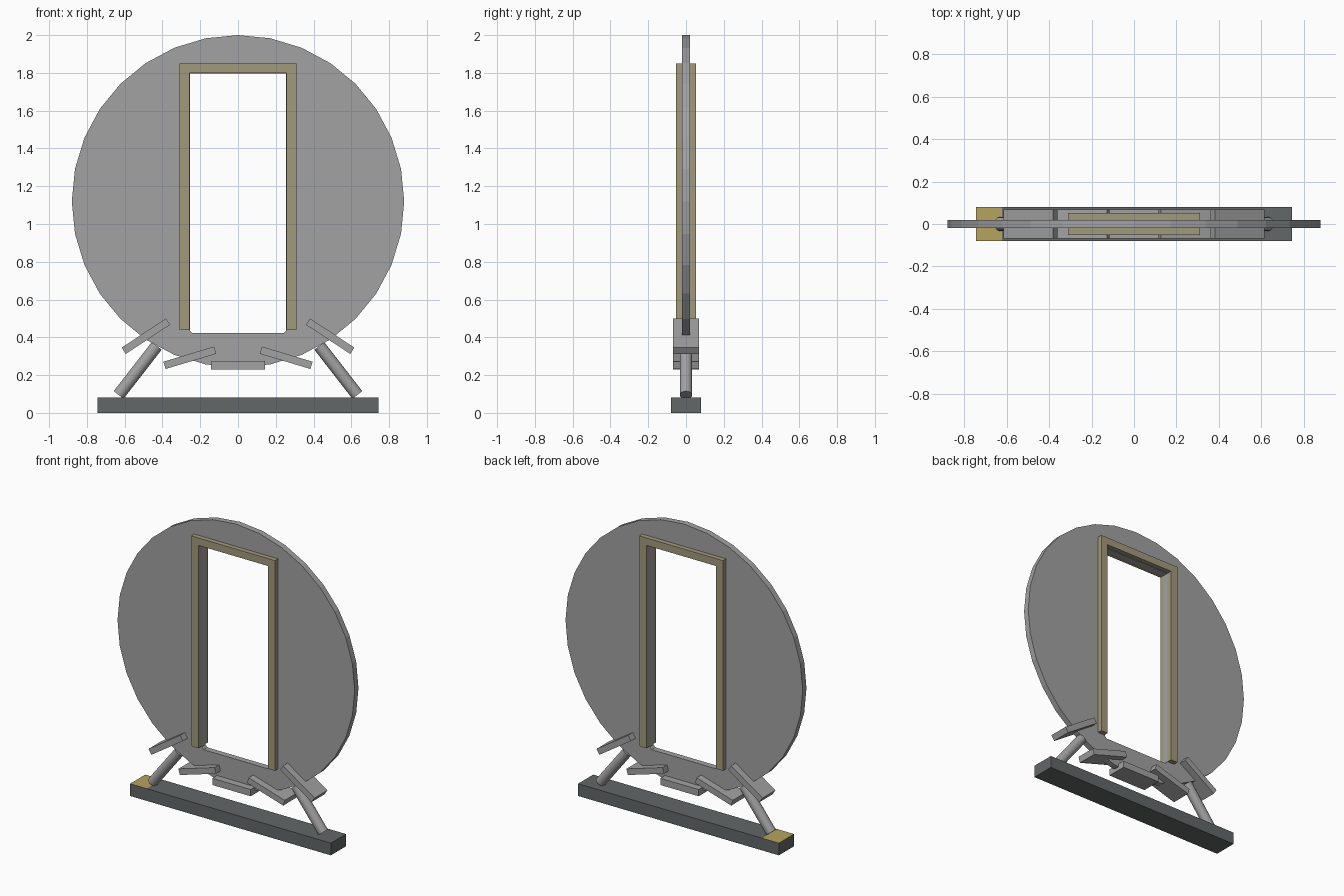
import bpy, bmesh, math
from mathutils import Vector

if "Cube" in bpy.data.objects:
    bpy.data.objects.remove(bpy.data.objects["Cube"])


def material(name, rgb):
    m = bpy.data.materials.new(name)
    m.diffuse_color = (*rgb, 1)
    m.use_nodes = True
    m.node_tree.nodes["Principled BSDF"].inputs["Base Color"].default_value = m.diffuse_color
    return m


STONE = material("grey stone", (0.36, 0.36, 0.36))
TAN = material("muted tan", (0.36, 0.32, 0.205))
DARK = material("dark slate", (0.125, 0.136, 0.136))
GOLD = material("gold", (0.46, 0.37, 0.11))


def finish(name, bm, *mats):
    bmesh.ops.recalc_face_normals(bm, faces=bm.faces[:])
    me = bpy.data.meshes.new(name)
    bm.to_mesh(me)
    bm.free()
    for m in mats:
        me.materials.append(m)
    ob = bpy.data.objects.new(name, me)
    bpy.context.collection.objects.link(ob)
    return ob


def box(name, loc, size, mat, angle=0):
    bm = bmesh.new()
    bmesh.ops.create_cube(bm, size=1)
    bmesh.ops.scale(bm, vec=size, verts=bm.verts)
    ob = finish(name, bm, mat)
    ob.location = loc
    ob.rotation_euler.y = angle
    return ob


def slab(name, outline, depth, mat):
    """Extrude an x-z outline evenly to both sides of y = 0."""
    bm = bmesh.new()
    face = bm.faces.new([bm.verts.new((x, -depth / 2, z)) for x, z in outline])
    ext = bmesh.ops.extrude_face_region(bm, geom=[face])
    moved = [g for g in ext["geom"] if isinstance(g, bmesh.types.BMVert)]
    bmesh.ops.translate(bm, verts=moved, vec=(0, depth, 0))
    return finish(name, bm, mat)


# Round slab with a doorway cut through it
R, CZ, SIDES = 0.88, 1.12, 32
circle = [(R * math.sin(2 * math.pi * i / SIDES), CZ + R * math.cos(2 * math.pi * i / SIDES))
          for i in range(SIDES)]
disc = slab("round_slab", circle, 0.04, STONE)
doorway = [(-0.255, 1.797), (-0.255, 0.437), (-0.24, 0.422),
           (0.24, 0.422), (0.255, 0.437), (0.255, 1.797)]
cutter = slab("doorway_cutter", doorway, 0.3, STONE)
cut = disc.modifiers.new("doorway", "BOOLEAN")
cut.object = cutter
cut.solver = "EXACT"
cutter.hide_render = True
cutter.hide_set(True)

# Door frame: two jambs and a lintel in one outline
slab("door_frame", [(-0.31, 0.44), (-0.31, 1.85), (0.31, 1.85), (0.31, 0.44),
                    (0.258, 0.44), (0.258, 1.80), (-0.258, 1.80), (-0.258, 0.44)], 0.104, TAN)

# Base beam, its top split so one end is gold
bm = bmesh.new()
bmesh.ops.create_cube(bm, size=1)
bmesh.ops.scale(bm, vec=(1.49, 0.16, 0.082), verts=bm.verts)
bmesh.ops.translate(bm, vec=(0, 0, 0.041), verts=bm.verts)
bmesh.ops.bisect_plane(bm, geom=bm.verts[:] + bm.edges[:] + bm.faces[:],
                       plane_co=(-0.622, 0, 0), plane_no=(1, 0, 0))
bm.normal_update()
for f in bm.faces:
    if f.normal.z > 0.9 and f.calc_center_median().x < -0.622:
        f.material_index = 1
finish("base_beam", bm, DARK, GOLD)

# Tilted pads under the slab, and round struts down to the base
PAD = (0.28, 0.137, 0.04)
box("centre_pad", (0, 0, 0.253), (0.284, 0.137, 0.045), STONE)
for side, s in (("left", -1), ("right", 1)):
    box(f"{side}_inner_pad", (s * 0.255, 0, 0.292), PAD, STONE, s * math.radians(16.7))
    box(f"{side}_outer_pad", (s * 0.488, 0, 0.406), PAD, STONE, s * math.radians(33.4))
    top, foot = Vector((s * 0.43, 0, 0.355)), Vector((s * 0.632, 0, 0.095))
    axis = top - foot
    bpy.ops.mesh.primitive_cylinder_add(vertices=16, radius=0.033, depth=axis.length,
                                        location=(top + foot) / 2,
                                        rotation=axis.to_track_quat("Z", "Y").to_euler())
    strut = bpy.context.object
    strut.name = f"{side}_strut"
    strut.data.materials.append(STONE)
    bpy.ops.object.shade_smooth_by_angle(angle=math.radians(40))
